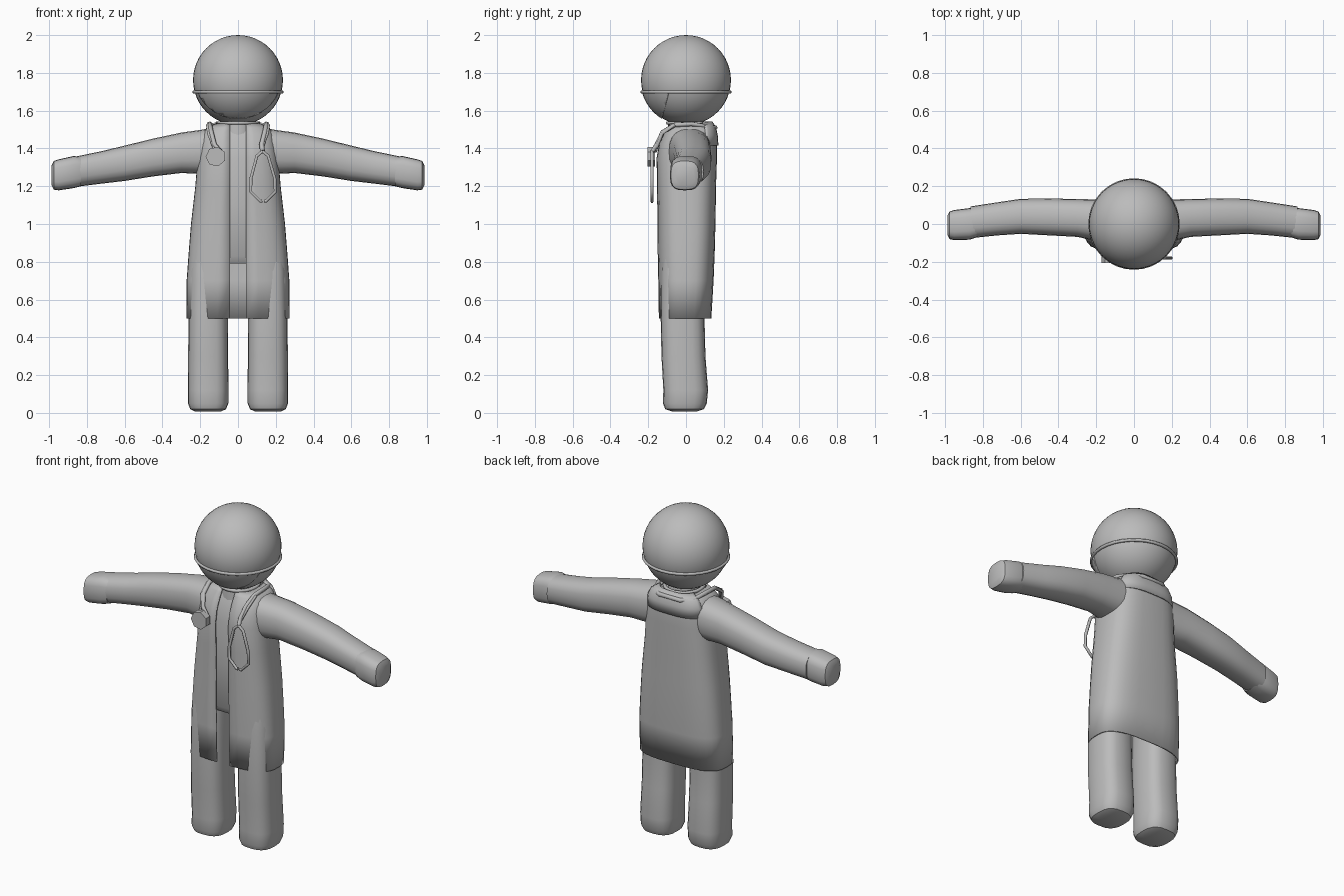
import bpy, bmesh, math
from mathutils import Vector

if "Cube" in bpy.data.objects:
    bpy.data.objects.remove(bpy.data.objects["Cube"])

grey = bpy.data.materials.new("plain_grey")
grey.diffuse_color = (0.5, 0.5, 0.5, 1)
grey.use_nodes = True
grey.node_tree.nodes["Principled BSDF"].inputs["Base Color"].default_value = grey.diffuse_color


def finish(obj, angle=40):
    obj.data.materials.clear()
    obj.data.materials.append(grey)
    bpy.ops.object.select_all(action='DESELECT')
    obj.select_set(True)
    bpy.context.view_layer.objects.active = obj
    bpy.ops.object.shade_smooth_by_angle(angle=math.radians(angle))
    return obj


def power(v, p):
    return math.copysign(abs(v) ** (2 / p), v)


def loft(name, rings, axis='Z', n=20, p=2.5, gap=None, back=None, thick=0, angle=40):
    """Rings are (along, lo_a, hi_a, lo_b, hi_b); gap leaves the front open, back keeps a rear arc."""
    bm = bmesh.new()
    rows = []
    for s, a0, a1, b0, b1 in rings:
        ca, ra, cb, rb = (a0 + a1) / 2, (a1 - a0) / 2, (b0 + b1) / 2, (b1 - b0) / 2
        if gap:
            t0 = math.asin((gap / ra) ** (p / 2))
        else:
            t0 = back or 0
        is_open = bool(gap or back)
        row = []
        for i in range(n + 1 if is_open else n):
            t = t0 + (2 * math.pi - 2 * t0) * i / n
            a, b = ca + ra * power(math.sin(t), p), cb - rb * power(math.cos(t), p)
            row.append(bm.verts.new((a, b, s) if axis == 'Z' else (s, a, b)))
        rows.append(row)
    for r, q in zip(rows, rows[1:]):
        for i in range(n):
            j = i + 1 if is_open else (i + 1) % n
            bm.faces.new((r[i], r[j], q[j], q[i]))
    if not is_open:
        bm.faces.new(rows[0][::-1])
        bm.faces.new(rows[-1])
    bmesh.ops.recalc_face_normals(bm, faces=bm.faces)
    me = bpy.data.meshes.new(name)
    bm.to_mesh(me)
    bm.free()
    obj = bpy.data.objects.new(name, me)
    bpy.context.collection.objects.link(obj)
    if thick:
        m = obj.modifiers.new("thickness", 'SOLIDIFY')
        m.thickness, m.offset = thick, 0
    return finish(obj, angle)


def tube(name, pts, r=0.011, closed=False):
    cu = bpy.data.curves.new(name, 'CURVE')
    cu.dimensions = '3D'
    cu.bevel_depth, cu.bevel_resolution, cu.use_fill_caps = r, 1, True
    sp = cu.splines.new('POLY')
    sp.points.add(len(pts) - 1)
    for q, c in zip(sp.points, pts):
        q.co = (*c, 1)
    sp.use_cyclic_u = closed
    sp.use_smooth = True
    obj = bpy.data.objects.new(name, cu)
    cu.materials.append(grey)
    bpy.context.collection.objects.link(obj)


def circle(r, z, y=0, ry=None, n=32):
    return [(r * math.cos(2 * math.pi * i / n), y + (ry or r) * math.sin(2 * math.pi * i / n), z)
            for i in range(n)]


# Head
bpy.ops.mesh.primitive_uv_sphere_add(segments=40, ring_count=24, radius=0.238, location=(0, 0, 1.762))
bpy.context.object.name = "head"
finish(bpy.context.object)

# Mask: lower front shell of the head, with a strap all the way round
bpy.ops.mesh.primitive_uv_sphere_add(segments=40, ring_count=24, radius=0.242, location=(0, 0, 1.762))
mask = bpy.context.object
mask.name = "face_mask"
bm = bmesh.new()
bm.from_mesh(mask.data)
for co, no in (((0, 0, -0.062), (0, 0, 1)), ((0, -0.1, -0.1), (0, 1, -0.27))):
    bmesh.ops.bisect_plane(bm, geom=bm.verts[:] + bm.edges[:] + bm.faces[:], plane_co=co,
                           plane_no=no, clear_outer=True)
bm.to_mesh(mask.data)
bm.free()
mask.modifiers.new("thickness", 'SOLIDIFY').thickness = 0.006
finish(mask)
tube("mask_strap", circle(0.233, 1.699), 0.009, True)

# Neck and collar band
loft("neck", [(1.46, -0.1, 0.1, -0.1, 0.11), (1.58, -0.09, 0.09, -0.09, 0.09)], p=2)
tube("neckline", circle(0.108, 1.535, 0.015, 0.112, 20), 0.01, True)

# Torso under the coat
loft("torso", [(0.79, -0.21, 0.21, -0.10, 0.09), (0.83, -0.235, 0.235, -0.125, 0.12),
               (1.1, -0.21, 0.21, -0.135, 0.13), (1.35, -0.185, 0.185, -0.135, 0.14),
               (1.46, -0.17, 0.17, -0.105, 0.13), (1.52, -0.11, 0.11, -0.075, 0.11)], p=3)

# Long coat, open down the front
coat = [(0.5, -0.27, 0.27, -0.14, 0.13), (0.7, -0.268, 0.268, -0.143, 0.142),
        (0.85, -0.257, 0.257, -0.146, 0.148), (1.0, -0.245, 0.245, -0.147, 0.152),
        (1.2, -0.222, 0.222, -0.15, 0.155), (1.35, -0.21, 0.21, -0.152, 0.16),
        (1.42, -0.20, 0.20, -0.14, 0.16), (1.47, -0.19, 0.19, -0.118, 0.155),
        (1.505, -0.165, 0.165, -0.098, 0.148), (1.53, -0.115, 0.115, -0.085, 0.13)]
loft("coat", coat, n=32, p=3, gap=0.043, thick=0.008)

# Collar flap lying on the upper back
loft("back_collar", [(1.415, -0.19, 0.19, -0.12, 0.168), (1.47, -0.19, 0.19, -0.12, 0.164),
                     (1.51, -0.168, 0.168, -0.1, 0.156), (1.54, -0.118, 0.118, -0.09, 0.136)],
     n=16, p=3, back=math.radians(115), thick=0.008)

for s, side in ((-1, "left"), (1, "right")):
    def mirror(rings):
        return [(s * r[0],) + r[1:] for r in rings]

    # Leg with rounded foot
    x = s * 0.158
    loft("leg_" + side, [(z, x - w, x + w, y0, y1) for z, w, y0, y1 in (
        (0.008, 0.07, -0.075, 0.06), (0.02, 0.095, -0.11, 0.095), (0.05, 0.107, -0.122, 0.11),
        (0.12, 0.107, -0.12, 0.117), (0.3, 0.106, -0.13, 0.103), (0.5, 0.104, -0.134, 0.098),
        (0.75, 0.1, -0.132, 0.11), (0.86, 0.09, -0.12, 0.11))], p=2.8)

    # Sleeve
    loft("sleeve_" + side, mirror([
        (0.10, -0.09, 0.13, 1.28, 1.515), (0.2, -0.09, 0.13, 1.265, 1.498),
        (0.3, -0.068, 0.132, 1.27, 1.484), (0.45, -0.06, 0.135, 1.252, 1.452),
        (0.6, -0.052, 0.133, 1.228, 1.415), (0.72, -0.06, 0.115, 1.214, 1.386),
        (0.865, -0.075, 0.093, 1.196, 1.356)]), 'X')

    # Mitten hand
    loft("hand_" + side, mirror([
        (0.83, -0.07, 0.08, 1.2, 1.355), (0.87, -0.083, 0.084, 1.19, 1.36),
        (0.95, -0.085, 0.074, 1.178, 1.342), (0.975, -0.08, 0.066, 1.182, 1.334),
        (0.987, -0.055, 0.045, 1.205, 1.31)]), 'X', p=3)

    # Slim lapel strip over the shoulder
    tube("lapel_" + side, [(s * 0.16, -0.06, 1.525), (s * 0.155, -0.125, 1.48),
                           (s * 0.125, -0.158, 1.40)], 0.009)

# Stethoscope: tube behind the neck, chest disc and forked ear pieces
over = [(0.125, -0.155, 1.42), (0.142, -0.125, 1.485), (0.15, -0.06, 1.525), (0.152, 0.03, 1.53),
        (0.13, 0.11, 1.515), (0.07, 0.155, 1.51)]
tube("stethoscope_tube", [(-0.095, -0.165, 1.385)] + [(-a, b, c) for a, b, c in over] + over[::-1]
     + [(0.13, -0.178, 1.385)], 0.013)
for name, pts in (("inner", [(0.13, 1.385), (0.10, 1.36), (0.068, 1.24), (0.068, 1.17), (0.118, 1.12), (0.128, 1.123)]),
                  ("outer", [(0.13, 1.385), (0.16, 1.36), (0.195, 1.24), (0.197, 1.17), (0.148, 1.12), (0.138, 1.123)])):
    tube("ear_piece_" + name, [(x, -0.18, z) for x, z in pts], 0.009)
bpy.ops.mesh.primitive_cylinder_add(vertices=7, radius=0.053, depth=0.04, location=(-0.118, -0.185, 1.357),
                                    rotation=(math.pi / 2, 0.2, 0))
bpy.context.object.name = "chest_disc"
finish(bpy.context.object)
